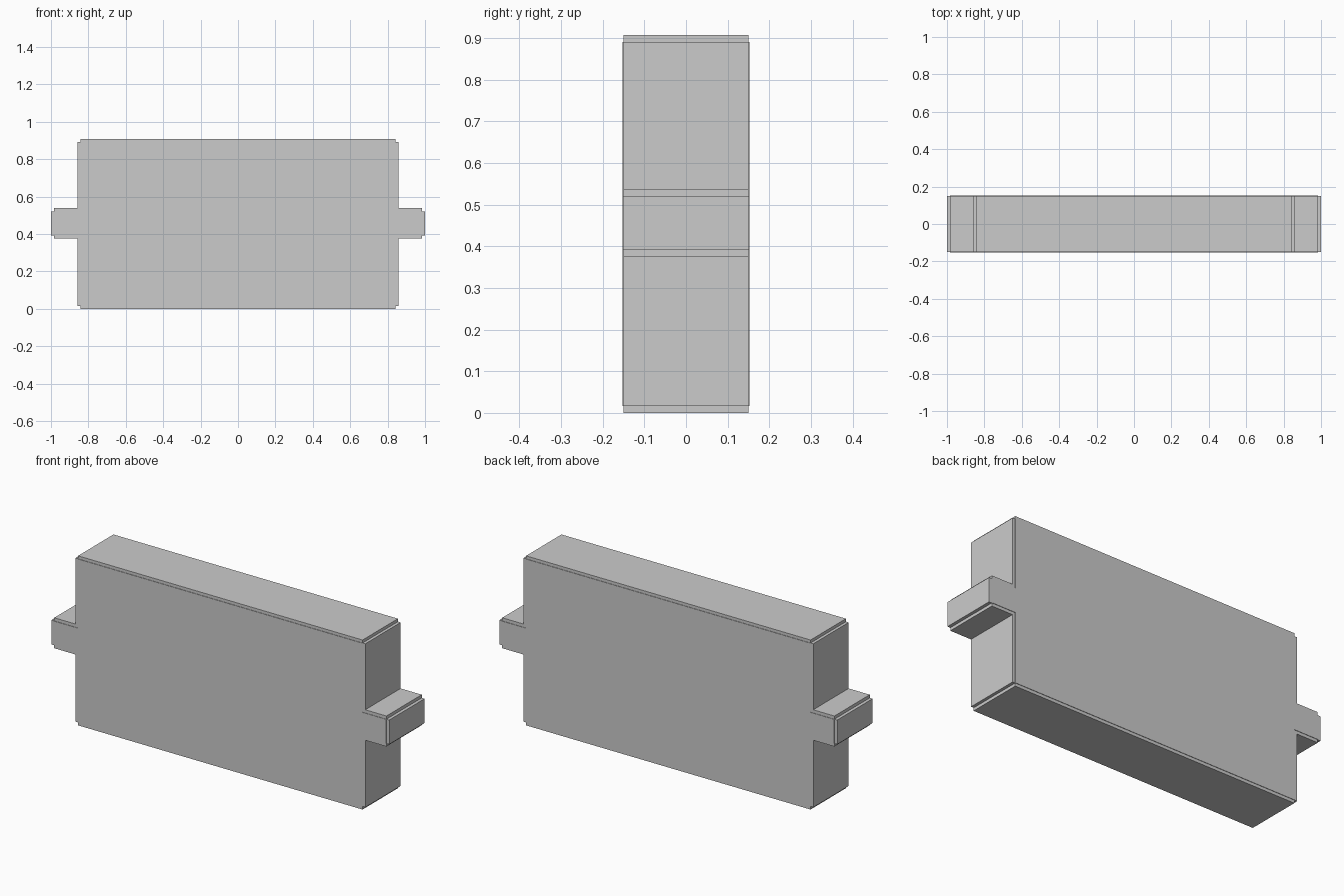
import bpy, bmesh

if "Cube" in bpy.data.objects:
    bpy.data.objects.remove(bpy.data.objects["Cube"])


def slab(name, half, y0, y1):
    """Extrude a right-half outline (x, z), mirrored in x, from y0 to y1."""
    outline = half + [(-x, z) for x, z in reversed(half)]
    bm = bmesh.new()
    face = bm.faces.new([bm.verts.new((x, y0, z)) for x, z in outline])
    ext = bmesh.ops.extrude_face_region(bm, geom=[face])
    verts = [g for g in ext["geom"] if isinstance(g, bmesh.types.BMVert)]
    bmesh.ops.translate(bm, verts=verts, vec=(0, y1 - y0, 0))
    bmesh.ops.recalc_face_normals(bm, faces=bm.faces)
    mesh = bpy.data.meshes.new(name)
    bm.to_mesh(mesh)
    bm.free()
    obj = bpy.data.objects.new(name, mesh)
    bpy.context.collection.objects.link(obj)
    return obj


# Main block with side tabs; every outer corner has a small square step
body = [
    (0.842, 0.0), (0.842, 0.016), (0.858, 0.016), (0.858, 0.375),
    (0.983, 0.375), (0.983, 0.391), (1.0, 0.391),
    (1.0, 0.521), (0.983, 0.521), (0.983, 0.538),
    (0.858, 0.538), (0.858, 0.891), (0.842, 0.891), (0.842, 0.907),
]
slab("body", body, -0.1495, 0.1495)

# Slightly raised, inset panels on the front and back
panel = [
    (0.842, 0.016), (0.842, 0.391), (0.983, 0.391),
    (0.983, 0.521), (0.842, 0.521), (0.842, 0.891),
]
for name, side in (("front_panel", -1), ("back_panel", 1)):
    slab(name, panel, side * 0.148, side * 0.152)
